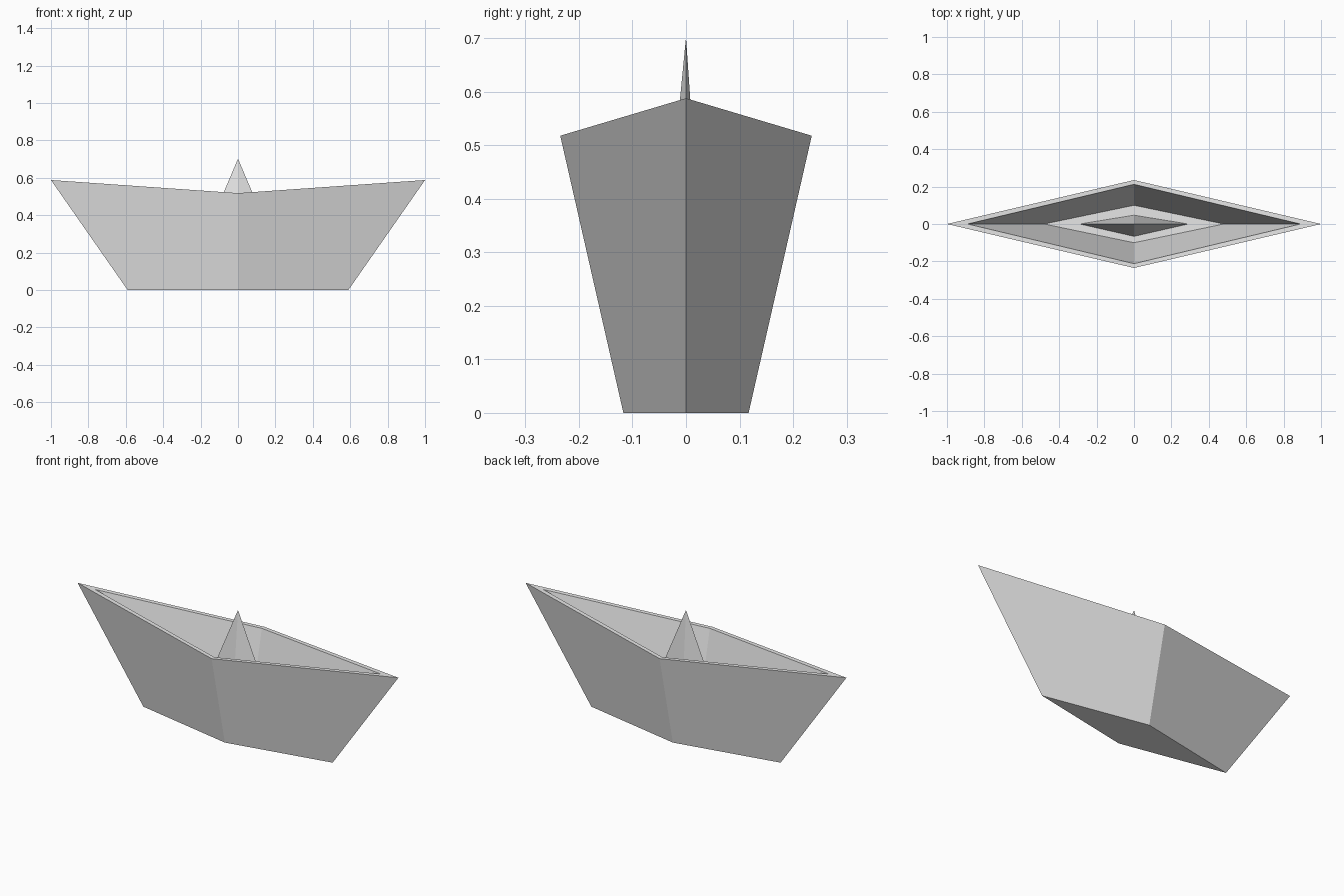
import bpy
import bmesh

default = bpy.data.objects.get("Cube")
if default:
    bpy.data.objects.remove(default, do_unlink=True)

# Plain paper grey
paper = bpy.data.materials.new("paper_grey")
paper.use_nodes = True
GREY = (0.8, 0.8, 0.8, 1)
paper.diffuse_color = GREY
paper.node_tree.nodes["Principled BSDF"].inputs["Base Color"].default_value = GREY


def diamond(bm, half_x, front_y, back_y, tip_z, mid_z):
    """Four-cornered ring, pointed along x."""
    points = [(half_x, 0, tip_z), (0, back_y, mid_z),
              (-half_x, 0, tip_z), (0, front_y, mid_z)]
    return [bm.verts.new(p) for p in points]


def bridge(bm, lower, upper):
    for i in range(4):
        j = (i + 1) % 4
        bm.faces.new((lower[i], lower[j], upper[j], upper[i]))


def finish(bm, name):
    bmesh.ops.recalc_face_normals(bm, faces=bm.faces[:])
    mesh = bpy.data.meshes.new(name)
    bm.to_mesh(mesh)
    bm.free()
    mesh.materials.append(paper)
    obj = bpy.data.objects.new(name, mesh)
    bpy.context.collection.objects.link(obj)
    return obj


# Hull: outside wall, rim, inside wall and floor as stacked diamonds
FLOOR = 0.02
bm = bmesh.new()
rings = [diamond(bm, x, -y, y, tip, mid) for x, y, tip, mid in (
    (0.59, 0.117, 0, 0),
    (1.0, 0.235, 0.588, 0.518),
    (0.89, 0.212, 0.58, 0.518),
    (0.48, 0.1, FLOOR, FLOOR))]
for lower, upper in zip(rings, rings[1:]):
    bridge(bm, lower, upper)
bm.faces.new(rings[0])
bm.faces.new(rings[-1])
finish(bm, "hull")

# Sail: slim four-sided peak standing on the floor
bm = bmesh.new()
base = diamond(bm, 0.29, -0.066, 0.047, FLOOR, FLOOR)
peak = bm.verts.new((0, 0, 0.702))
bm.faces.new(base)
for i in range(4):
    bm.faces.new((base[i], base[(i + 1) % 4], peak))
finish(bm, "sail")
